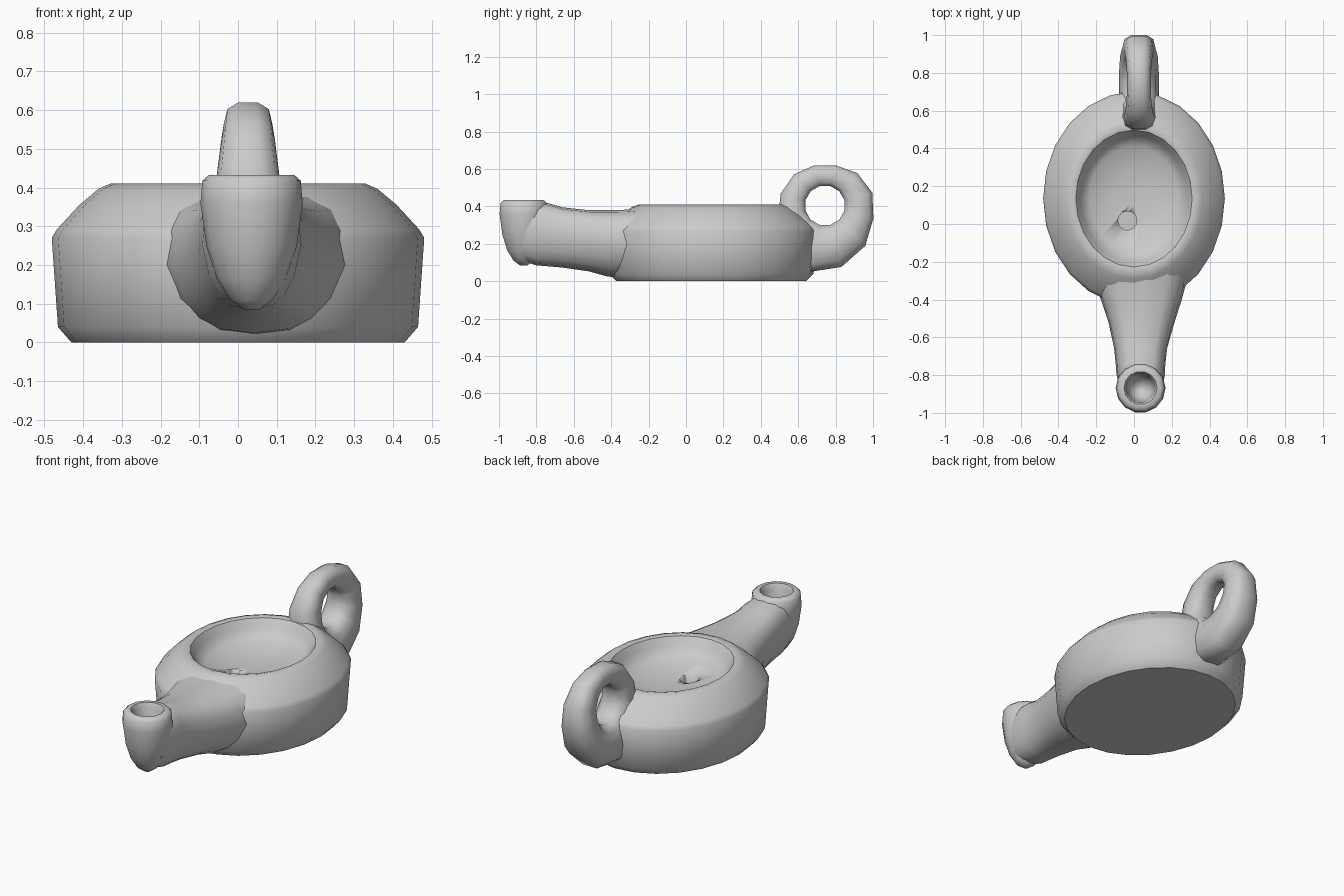
import bpy, bmesh
from math import cos, sin, pi, radians, copysign

if "Cube" in bpy.data.objects:
    bpy.data.objects.remove(bpy.data.objects["Cube"])


def loft(name, rings, loop=False, caps=True, angle=42):
    """Skin a list of equal-length closed rings."""
    bm = bmesh.new()
    vs = [[bm.verts.new(p) for p in r] for r in rings]
    n = len(vs[0])
    for i in range(len(vs) if loop else len(vs) - 1):
        a, b = vs[i], vs[(i + 1) % len(vs)]
        for j in range(n):
            k = (j + 1) % n
            bm.faces.new((a[j], a[k], b[k], b[j]))
    if caps and not loop:
        bm.faces.new(vs[0])
        bm.faces.new(vs[-1])
    bmesh.ops.remove_doubles(bm, verts=bm.verts, dist=1e-5)
    bmesh.ops.recalc_face_normals(bm, faces=bm.faces)
    me = bpy.data.meshes.new(name)
    bm.to_mesh(me)
    bm.free()
    ob = bpy.data.objects.new(name, me)
    bpy.context.collection.objects.link(ob)
    bpy.ops.object.select_all(action='DESELECT')
    ob.select_set(True)
    bpy.context.view_layer.objects.active = ob
    bpy.ops.object.shade_smooth_by_angle(angle=radians(angle))
    return ob


def lathe(name, profile, cx, cy, n, stretch=1.0, angle=42):
    """Turn an (r, z) profile about a vertical axis, stretched along y."""
    rings = [[(cx + r * cos(2 * pi * i / n), cy + r * stretch * sin(2 * pi * i / n), z)
              for i in range(n)] for r, z in profile]
    return loft(name, rings, angle=angle)


def cut(target, name, x, y, r, z0, z1):
    cutter = lathe(name, [(r, z0), (r, z1)], x, y, 14)
    cutter.hide_render = True
    cutter.hide_viewport = True
    mod = target.modifiers.new("hole", 'BOOLEAN')
    mod.operation = 'DIFFERENCE'
    mod.solver = 'EXACT'
    mod.object = cutter


def spow(v, e):
    return copysign(abs(v) ** e, v)


# Oval reservoir with sunken dish and filling hole
body = lathe("reservoir", [
    (.43, 0), (.465, .04), (.481, .27), (.468, .292), (.41, .355), (.36, .397), (.33, .41),
    (.308, .404), (.285, .365), (.268, .335), (.235, .312), (.12, .285), (.03, .278)],
    0, .135, 24, 1.177)
cut(body, "filling_hole_cutter", -.035, .018, .05, .2, .5)

# Spout: y, left x, right x, bottom z, top z, skew
sections = [
    (-.88, -.075, .148, .11, .415, 0),
    (-.80, -.092, .163, .085, .418, 0),
    (-.74, -.097, .166, .08, .418, 0),
    (-.66, -.105, .175, .073, .395, 0),
    (-.52, -.135, .215, .053, .38, 0),
    (-.42, -.165, .25, .025, .38, .05),
    (-.33, -.19, .28, .018, .382, .12),
    (-.25, -.20, .30, .018, .39, .2)]
rings = []
for y, x0, x1, z0, z1, skew in sections:
    ring = []
    for i in range(16):
        a = 2 * pi * i / 16
        dx = (x1 - x0) / 2 * spow(cos(a), .65) * (1 - .25 * max(0, -sin(a)))
        z = (z0 + z1) / 2 + (z1 - z0) / 2 * spow(sin(a), .75)
        ring.append(((x0 + x1) / 2 + dx, y + skew * dx, z))
    rings.append(ring)
spout = loft("spout", rings)
cut(spout, "wick_clearance_cutter", .035, -.865, .085, .23, .6)

# Cup-shaped nozzle at the spout tip with its wick hole
lathe("nozzle", [
    (.02, .085), (.055, .11), (.09, .165), (.117, .25), (.132, .36), (.127, .418), (.11, .433),
    (.088, .433), (.076, .41), (.07, .33), (.05, .27), (.01, .25)],
    .035, -.868, 14, angle=50)

# Ring handle: outer radius for each step around the finger hole
outer = [.262, .245, .222, .222, .235, .245, .26, .30, .37, .34, .305, .268]
rings = []
for i, ro in enumerate(outer):
    t = radians(15 + 30 * i)
    mid, half = (ro + .108) / 2, (ro - .108) / 2
    width = .084 - .022 * sin(t)
    ring = []
    for j in range(10):
        a = 2 * pi * (j + .5) / 10
        r = mid + half * spow(cos(a), .75) / cos(pi / 10) ** .75
        ring.append((.026 + width * spow(sin(a), .75), .743 + r * cos(t), .405 + r * sin(t)))
    rings.append(ring)
loft("handle", rings, loop=True, angle=50)
